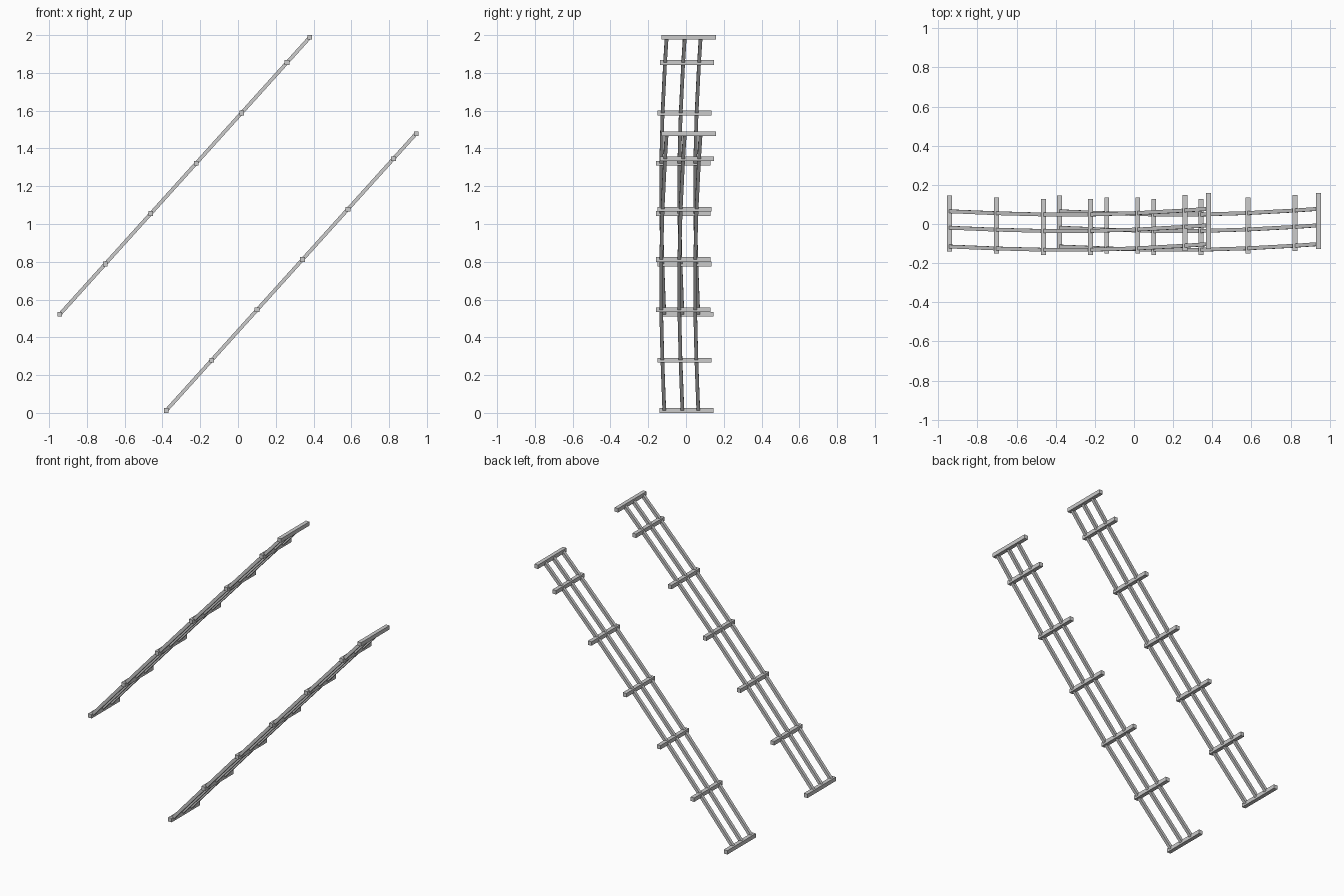
import bpy, bmesh
from mathutils import Vector

if "Cube" in bpy.data.objects:
    bpy.data.objects.remove(bpy.data.objects["Cube"])

RUN, RISE = 1.323, 1.466                      # slope of each strip
STEPS = [0, 1, 2, 3, 4, 5, 5.5]               # last bay is half length
SAG = [0.002, -0.008, -0.0145, -0.0145, -0.007, 0.006, 0.0145]
ROD_Y = [-0.117, -0.021, 0.063]
BAR, BAR_LEN, ROD = 0.025, 0.286, 0.019
NORMAL = Vector((-RISE, 0, RUN)).normalized()


def finish(bm, name):
    bmesh.ops.recalc_face_normals(bm, faces=bm.faces)
    mesh = bpy.data.meshes.new(name)
    bm.to_mesh(mesh)
    bm.free()
    bpy.context.collection.objects.link(bpy.data.objects.new(name, mesh))


def crossbar(name, centre):
    bm = bmesh.new()
    bmesh.ops.create_cube(bm, size=1)
    for v in bm.verts:
        v.co = Vector((v.co.x * BAR, v.co.y * BAR_LEN, v.co.z * BAR)) + centre
    finish(bm, name)


def rod(name, path):
    # square section swept through every crossbar
    bm = bmesh.new()
    h = ROD / 2
    rings = [[bm.verts.new(p + Vector((0, a * h, 0)) + NORMAL * b * h)
              for a, b in ((-1, -1), (1, -1), (1, 1), (-1, 1))] for p in path]
    for r, s in zip(rings, rings[1:]):
        for i in range(4):
            j = (i + 1) % 4
            bm.faces.new((r[i], r[j], s[j], s[i]))
    bm.faces.new(rings[0])
    bm.faces.new(rings[-1])
    finish(bm, name)


# two parallel inclined strips, each with seven crossbars and three rods
for side, x0, z0 in (("upper", -0.943, 0.522), ("lower", -0.38, 0.0125)):
    nodes = [Vector((x0 + RUN * t / 5.5, y, z0 + RISE * t / 5.5))
             for t, y in zip(STEPS, SAG)]
    for i, p in enumerate(nodes):
        crossbar(f"{side}_crossbar_{i + 1}", p)
    for i, y in enumerate(ROD_Y):
        rod(f"{side}_rod_{i + 1}", [p + Vector((0, y, 0)) for p in nodes])
